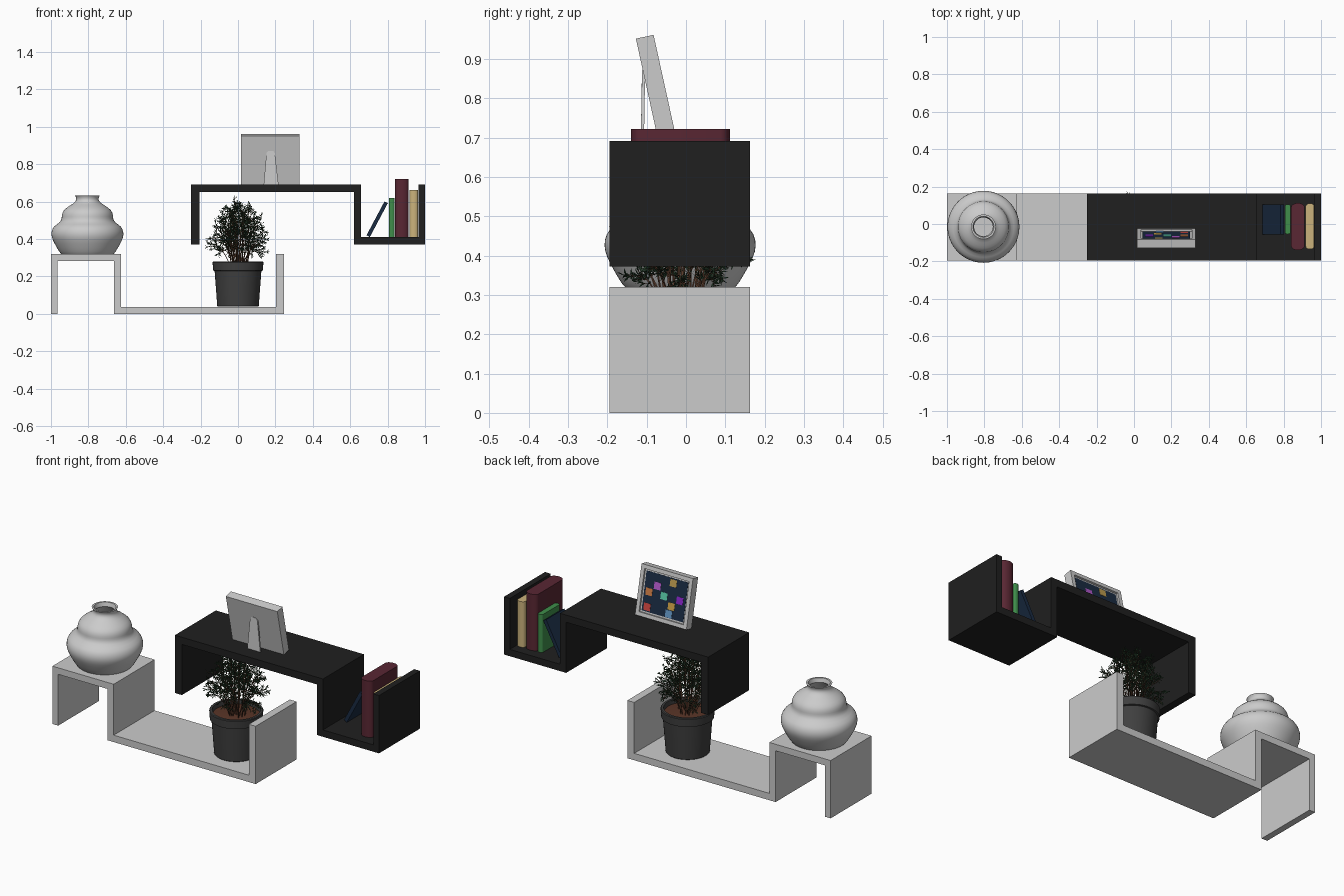
import bpy, bmesh, math, random
from mathutils import Vector, Matrix

if "Cube" in bpy.data.objects:
    bpy.data.objects.remove(bpy.data.objects["Cube"])

random.seed(4)
YC = -0.015  # depth centre of the shelves


def mat(name, rgb):
    m = bpy.data.materials.new(name)
    m.diffuse_color = (*rgb, 1)
    m.use_nodes = True
    m.node_tree.nodes["Principled BSDF"].inputs["Base Color"].default_value = m.diffuse_color
    return m


def finish(name, bm, material=None, smooth=False, normals=True):
    if normals:
        bmesh.ops.recalc_face_normals(bm, faces=bm.faces)
    me = bpy.data.meshes.new(name)
    bm.to_mesh(me)
    bm.free()
    ob = bpy.data.objects.new(name, me)
    bpy.context.collection.objects.link(ob)
    if material:
        me.materials.append(material)
    if smooth:
        bpy.ops.object.select_all(action='DESELECT')
        ob.select_set(True)
        bpy.context.view_layer.objects.active = ob
        bpy.ops.object.shade_smooth_by_angle(angle=math.radians(40))
    return ob


def prism(name, pts, vec, material=None, smooth=False, matrix=None):
    """Extrude a closed outline of 3D points along vec."""
    bm = bmesh.new()
    f = bm.faces.new([bm.verts.new(p) for p in pts])
    r = bmesh.ops.extrude_face_region(bm, geom=[f])
    bmesh.ops.translate(bm, vec=vec, verts=[v for v in r['geom'] if isinstance(v, bmesh.types.BMVert)])
    if matrix:
        bm.transform(matrix)
    return finish(name, bm, material, smooth)


def lathe(name, prof, centre, material=None, segs=48):
    bm = bmesh.new()
    vs = [bm.verts.new((r, 0, z)) for r, z in prof]
    es = [bm.edges.new(p) for p in zip(vs, vs[1:])]
    bmesh.ops.spin(bm, geom=vs + es, cent=(0, 0, 0), axis=(0, 0, 1), angle=2 * math.pi, steps=segs)
    bmesh.ops.remove_doubles(bm, verts=bm.verts, dist=1e-5)
    bmesh.ops.translate(bm, vec=centre, verts=bm.verts)
    return finish(name, bm, material, True)


black = mat("black", (0.014, 0.014, 0.014))
dark = mat("pot_grey", (0.05, 0.05, 0.05))
soil = mat("soil", (0.1, 0.035, 0.02))
leaf = mat("leaf", (0.02, 0.05, 0.025))
bark = mat("bark", (0.1, 0.045, 0.025))
maroon = mat("maroon", (0.1, 0.02, 0.033))
navy = mat("navy", (0.01, 0.024, 0.055))
green = mat("green", (0.05, 0.27, 0.07))
tan = mat("tan", (0.6, 0.45, 0.2))

# Two stepped shelves
lower = [(-1, 0), (-.965, 0), (-.965, .284), (-.663, .284), (-.663, 0), (.245, 0), (.245, .32),
         (.203, .32), (.203, .038), (-.625, .038), (-.625, .32), (-1, .32)]
upper = [(-.25, .372), (-.207, .372), (-.207, .652), (.62, .652), (.62, .372), (1, .372), (1, .692),
         (.965, .692), (.965, .41), (.657, .41), (.657, .692), (-.25, .692)]
prism("lower_shelf", [(x, -.195, z) for x, z in lower], (0, .358, 0))
prism("upper_shelf", [(x, -.195, z) for x, z in upper], (0, .358, 0), black)

# Vase: smooth interpolated outline, open at the top
key = [(.14, .32), (.152, .335), (.175, .375), (.19, .41), (.191, .44), (.178, .467), (.148, .49), (.138, .51),
       (.136, .53), (.126, .553), (.1, .575), (.072, .593), (.06, .61), (.062, .625), (.066, .632)]
outer = []
for i in range(len(key) - 1):
    p0, p1, p2, p3 = [Vector(key[max(0, min(len(key) - 1, i + k))]) for k in (-1, 0, 1, 2)]
    for t in (0, .5):
        outer.append(tuple(.5 * (2 * p1 + (p2 - p0) * t + (2 * p0 - 5 * p1 + 4 * p2 - p3) * t * t
                                 + (3 * p1 - p0 - 3 * p2 + p3) * t ** 3)))
inner = [(.056, .632), (.05, .61), (.09, .57), (.125, .52), (.175, .44), (.14, .34), (0, .335)]
lathe("vase", [(0, .321)] + outer + [key[-1]] + inner, (-.805, YC, 0), segs=64)

# Pot and soil
lathe("plant_pot", [(0, .039), (.108, .039), (.111, .042), (.125, .23), (.133, .232), (.136, .275), (.133, .279),
                    (.121, .279), (.118, .25), (.1, .05), (0, .05)], (0, YC, 0), dark)
lathe("soil", [(0, .262), (.06, .26), (.119, .254)], (0, YC, 0), soil)

# Plant: arching stems, twigs and narrow leaves
stems, leaves = bmesh.new(), bmesh.new()


def stick(a, b, r):
    d = (b - a).normalized()
    u = d.orthogonal().normalized()
    w = d.cross(u)
    ring = [[stems.verts.new(p + r * (u * math.cos(k * 2.0944) + w * math.sin(k * 2.0944))) for k in range(3)]
            for p in (a, b)]
    for k in range(3):
        j = (k + 1) % 3
        stems.faces.new((ring[0][k], ring[0][j], ring[1][j], ring[1][k]))


def rnd(s):
    return Vector([random.uniform(-s, s) for _ in range(3)])


N = 44
for i in range(N):
    ang = i * 2.39996
    s = math.radians(-15 + 100 * ((i + .5) / N) ** .9)
    out = Vector((math.cos(ang), math.sin(ang), 0))
    k = random.uniform(.8, 1)
    a = Vector((0, YC, .255)) + out * random.uniform(.01, .06)
    c = Vector((0, YC, .37)) + out * .148 * k * math.cos(s) + Vector((0, 0, .215 * k * math.sin(s)))
    b = a.lerp(c, .45) + Vector((0, 0, .07))
    pts = [a * (1 - t) ** 2 + b * 2 * t * (1 - t) + c * t * t for t in [q / 9 for q in range(10)]]
    for q in range(9):
        stick(pts[q], pts[q + 1], .0026 - .0002 * q)
        if q < 3:
            continue
        d = (pts[q + 1] - pts[q]).normalized()
        for side in range(2):
            td = (d + rnd(.9) + Vector((0, 0, -.15))).normalized()
            end = pts[q + 1] + td * random.uniform(.022, .045)
            stick(pts[q + 1], end, .0009)
            for m in range(8):
                base = pts[q + 1].lerp(end, .2 + .1 * m)
                ld = (td + rnd(.9)).normalized()
                w = ld.cross(rnd(1)).normalized() * .0024
                L = random.uniform(.014, .024)
                leaves.faces.new([leaves.verts.new(p) for p in
                                  (base, base + ld * L * .5 + w, base + ld * L, base + ld * L * .5 - w)])
finish("plant_stems", stems, bark)
finish("plant_leaves", leaves, leaf, normals=False)


# Books with rounded spines
def book(name, x0, x1, y0, y1, h, material, matrix):
    c, r = (x0 + x1) / 2, (x1 - x0) / 2
    arc = [(r * math.cos(k * math.pi / 10), .65 * r * math.sin(k * math.pi / 10)) for k in range(11)]
    pts = [(c + u, y1 - .65 * r + v, 0) for u, v in arc] + [(c - u, y0 + .65 * r - v, 0) for u, v in arc]
    prism(name, pts, (0, 0, h), material, True, matrix)


stand = Matrix.Translation((0, 0, .41))
book("maroon_book", .84, .912, -.14, .112, .312, maroon, stand)
book("tan_book", .918, .963, -.135, .11, .252, tan, stand)
book("green_book", .808, .837, -.055, .105, .21, green, stand)
lean = Matrix.Translation((.687, 0, .42)) @ Matrix.Rotation(math.radians(28), 4, 'Y')
prism("leaning_book", [(0, -.055, 0), (.02, -.055, 0), (.02, .105, 0), (0, .105, 0)], (0, 0, .205), navy, matrix=lean)

# Picture frame leaning back, facing the rear
W, H, T, B = .315, .268, .046, .03
tilt = Matrix.Translation((.1725, -.025, .7)) @ Matrix.Rotation(math.radians(12.4), 4, 'X')
bm = bmesh.new()
bmesh.ops.create_cube(bm, size=1, matrix=Matrix.Translation((0, -T / 2, H / 2)) @ Matrix.Diagonal((W, T, H, 1)))
bm.normal_update()
face = max(bm.faces, key=lambda f: f.calc_center_median().y)
bmesh.ops.inset_region(bm, faces=[face], thickness=B)
r = bmesh.ops.extrude_face_region(bm, geom=[face])
bmesh.ops.delete(bm, geom=[face], context='FACES_ONLY')
bmesh.ops.translate(bm, vec=(0, -.01, 0), verts=[v for v in r['geom'] if isinstance(v, bmesh.types.BMVert)])
bm.transform(tilt)
finish("picture_frame", bm)


def panel(name, x, z, w, h, y, material):
    prism(name, [(x - w / 2, y, z - h / 2), (x + w / 2, y, z - h / 2), (x + w / 2, y, z + h / 2), (x - w / 2, y, z + h / 2)],
          (0, .0015, 0), material, matrix=tilt)


pw, ph = W - 2 * B, H - 2 * B
panel("picture", 0, H / 2, pw, ph, -.0095, navy)
patches = [(.3, .3, (.45, .1, .6)), (.66, .12, (.5, .33, .08)), (.12, .5, (.6, .2, .06)), (.48, .5, (.1, .6, .4)),
           (.86, .5, (.25, .02, .6)), (.12, .88, (.6, .06, .05)), (.68, .7, (.6, .35, .06)), (.64, .9, (.12, .3, .55))]
for i, (u, v, c) in enumerate(patches):
    panel(f"picture_patch_{i}", pw * (.5 - u), B + ph * (1 - v), .04, .038, -.008, mat(f"patch_{i}", c))

# Frame stand at the rear of the picture
prism("frame_stand", [(.137, -.115, .69), (.217, -.115, .69), (.197, -.112, .86), (.187, -.112, .872),
                      (.162, -.112, .872), (.152, -.112, .86)], (0, .008, 0))
